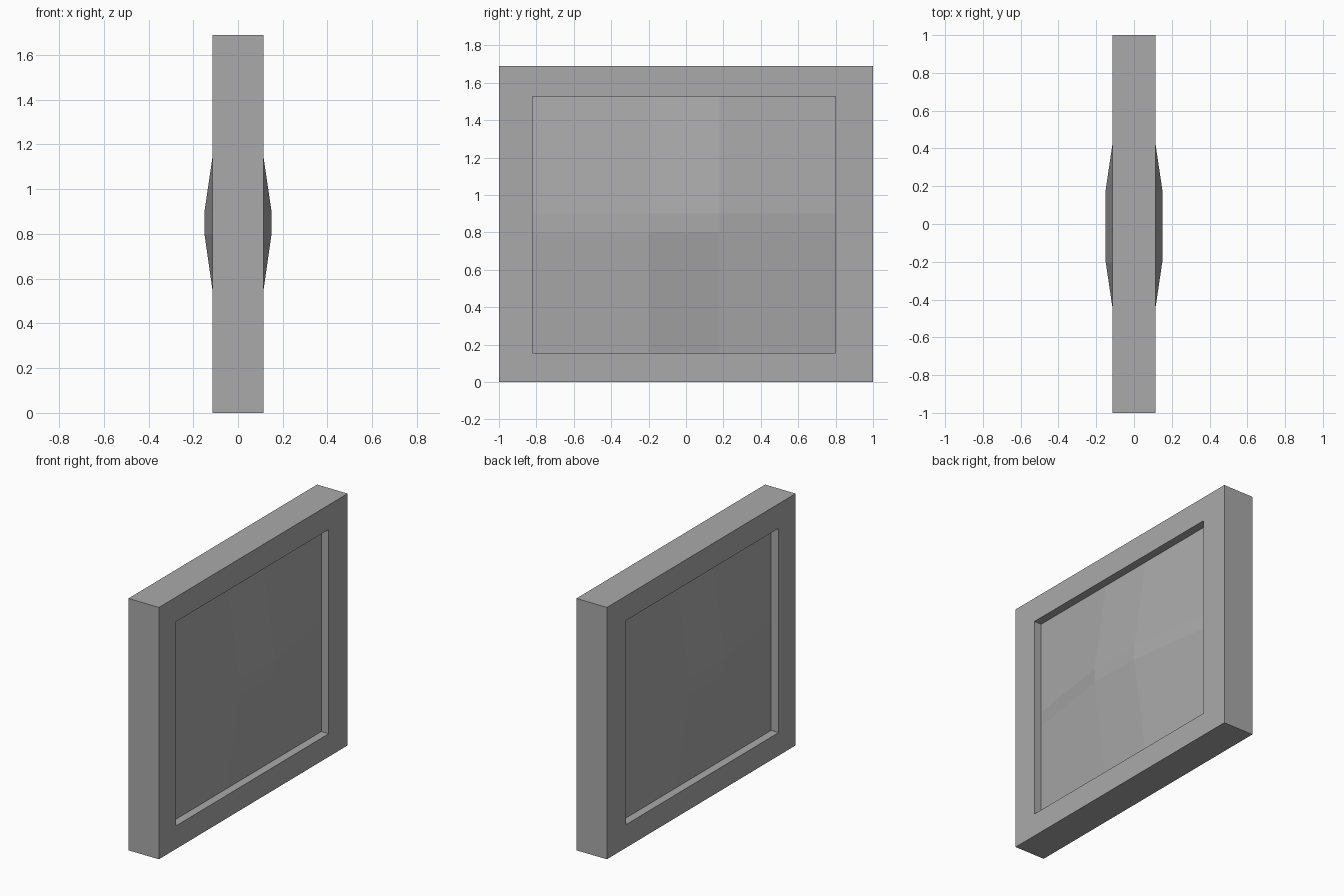
import bpy
import bmesh

cube = bpy.data.objects.get("Cube")
if cube:
    bpy.data.objects.remove(cube, do_unlink=True)

grey = bpy.data.materials.new("plain grey")
grey.use_nodes = True
colour = (0.4, 0.4, 0.4, 1)
grey.diffuse_color = colour
grey.node_tree.nodes["Principled BSDF"].inputs["Base Color"].default_value = colour

HALF = 0.113                       # half thickness of the frame
EDGE, BULGE = 0.058, 0.15          # half thickness of the panel, rim and centre
YS = (-0.82, -0.2, 0.18, 0.8)      # panel columns
ZS = (0.155, 0.8, 0.9, 1.525)      # panel rows


def finish(name, bm):
    bmesh.ops.recalc_face_normals(bm, faces=bm.faces)
    mesh = bpy.data.meshes.new(name)
    bm.to_mesh(mesh)
    bm.free()
    mesh.materials.append(grey)
    obj = bpy.data.objects.new(name, mesh)
    bpy.context.collection.objects.link(obj)
    return obj


def rectangle(bm, x, y0, y1, z0, z1):
    return [bm.verts.new((x, y, z)) for y, z in ((y0, z0), (y1, z0), (y1, z1), (y0, z1))]


# Rectangular frame: four loops joined into a closed ring
bm = bmesh.new()
outer, inner = (-1, 1, 0, 1.69), (YS[0], YS[-1], ZS[0], ZS[-1])
loops = [rectangle(bm, x, *r) for x, r in
         ((-HALF, outer), (HALF, outer), (HALF, inner), (-HALF, inner))]
for a, b in zip(loops, loops[1:] + loops[:1]):
    for i in range(4):
        j = (i + 1) % 4
        bm.faces.new((a[i], a[j], b[j], b[i]))
finish("frame", bm)

# Panel: a three by three grid on each side, raised in the middle
bm = bmesh.new()
for side in (-1, 1):
    grid = [[bm.verts.new((side * (BULGE if 0 < i < 3 and 0 < j < 3 else EDGE), y, z))
             for j, z in enumerate(ZS)] for i, y in enumerate(YS)]
    for i in range(3):
        for j in range(3):
            bm.faces.new((grid[i][j], grid[i + 1][j], grid[i + 1][j + 1], grid[i][j + 1]))
# Close the rim between the two sides
bmesh.ops.bridge_loops(bm, edges=[e for e in bm.edges if e.is_boundary])
finish("raised_panel", bm)
